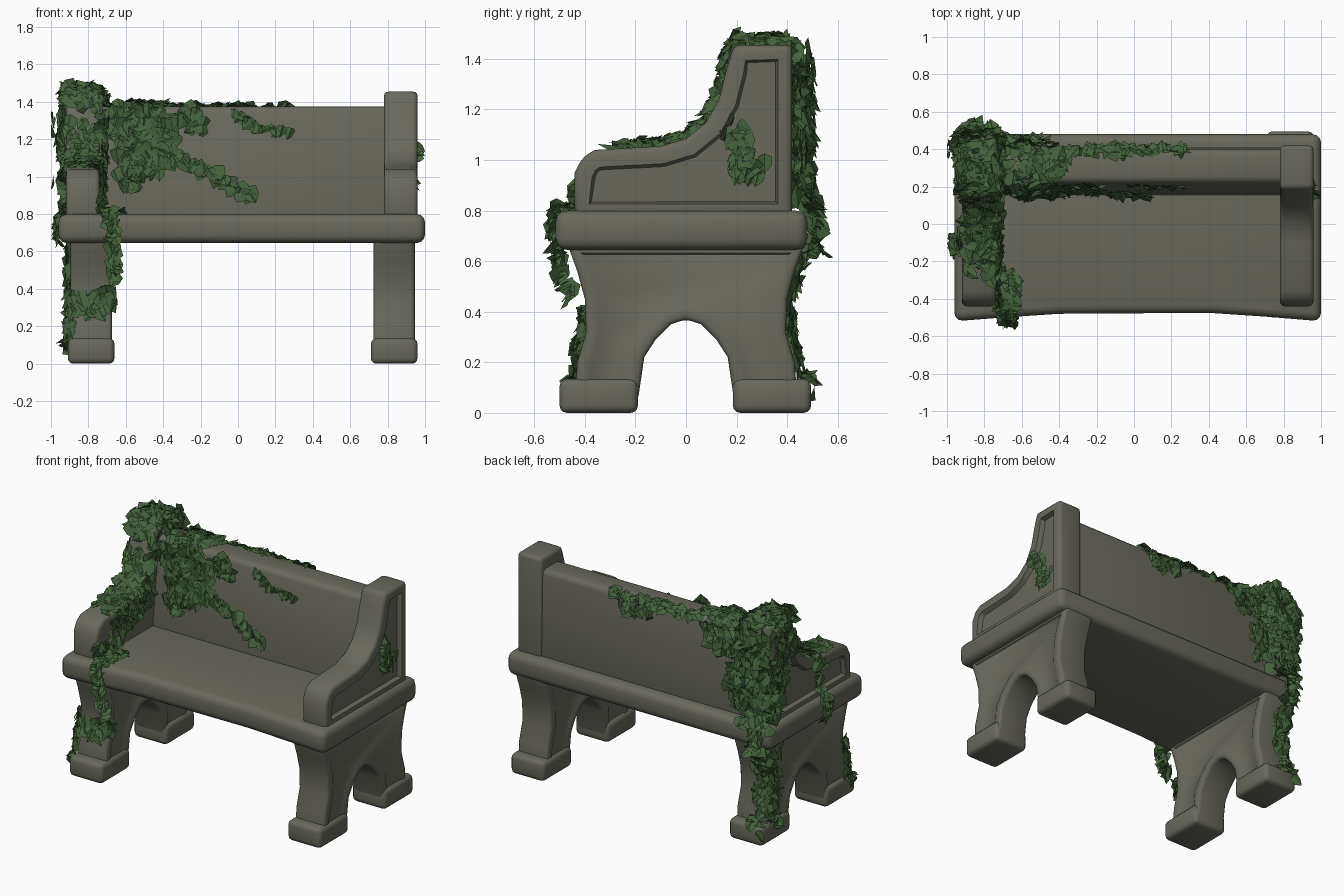
import bpy, bmesh, math, random
from mathutils import Vector
from mathutils.bvhtree import BVHTree

random.seed(7)
if "Cube" in bpy.data.objects:
    bpy.data.objects.remove(bpy.data.objects["Cube"], do_unlink=True)


def make_material(name, color):
    mat = bpy.data.materials.new(name)
    mat.use_nodes = True
    mat.diffuse_color = color
    bsdf = next(n for n in mat.node_tree.nodes if n.type == "BSDF_PRINCIPLED")
    bsdf.inputs["Base Color"].default_value = color
    bsdf.inputs["Roughness"].default_value = 0.9
    return mat


STONE = make_material("mossy_stone", (0.14, 0.14, 0.11, 1))
LEAF = make_material("ivy_green", (0.06, 0.125, 0.045, 1))
surfaces = []


def finish(name, bm, mat, smooth):
    mesh = bpy.data.meshes.new(name)
    bm.to_mesh(mesh)
    bm.free()
    mesh.materials.append(mat)
    obj = bpy.data.objects.new(name, mesh)
    bpy.context.collection.objects.link(obj)
    if smooth:
        bpy.ops.object.select_all(action="DESELECT")
        obj.select_set(True)
        bpy.context.view_layer.objects.active = obj
        bpy.ops.object.shade_smooth_by_angle(angle=math.radians(40))
    return obj


def stone_prism(name, profile, low, high, axis="X", bevel=0.03, panel=None):
    """Extrude a profile along an axis, round its edges, optionally sink side panels."""
    def place(a, b, c):
        return (c, a, b) if axis == "X" else (a, b, c)

    bm = bmesh.new()
    ends = [[bm.verts.new(place(a, b, c)) for a, b in profile] for c in (low, high)]
    for loop in ends:
        bm.faces.new(loop)
    for i in range(len(profile)):
        j = (i + 1) % len(profile)
        bm.faces.new((ends[0][i], ends[0][j], ends[1][j], ends[1][i]))
    bmesh.ops.recalc_face_normals(bm, faces=bm.faces)
    sharp = [e for e in bm.edges if e.calc_face_angle(0) > math.radians(28)]
    bmesh.ops.bevel(bm, geom=sharp, offset=bevel, segments=3, profile=0.5,
                    affect="EDGES", clamp_overlap=True)
    if panel:
        border, depth, sides = panel
        bm.normal_update()
        for side in sides:
            cap = max((f for f in bm.faces if f.normal.x * side > 0.99),
                      key=lambda f: f.calc_area())
            bmesh.ops.inset_region(bm, faces=[cap], thickness=border, depth=0)
            bmesh.ops.inset_region(bm, faces=[cap], thickness=0.012, depth=-depth)
    surfaces.append(BVHTree.FromBMesh(bm))
    return finish(name, bm, STONE, True)


def box(a0, a1, b0, b1):
    return [(a0, b0), (a1, b0), (a1, b1), (a0, b1)]


# Seat slab with a worn, slightly hollow front edge
stone_prism("seat", [(-0.96, -0.52), (-0.7, -0.5), (-0.4, -0.48), (0.4, -0.475),
                     (0.7, -0.495), (1, -0.52), (1, 0.48), (-0.96, 0.48)],
            0.645, 0.8, axis="Z", bevel=0.045)

# Backrest leaning slightly backwards
stone_prism("backrest", [(0.15, 0.77), (0.19, 1.1), (0.22, 1.375),
                         (0.4, 1.375), (0.41, 0.77)], -0.8, 0.84, bevel=0.035)

# Sweeping armrests that rise into the back posts
arm = [(-0.44, 0.77), (-0.44, 0.95), (-0.41, 1.01), (-0.36, 1.04), (-0.1, 1.055),
       (0, 1.085), (0.08, 1.15), (0.13, 1.24), (0.16, 1.36), (0.19, 1.455),
       (0.42, 1.455), (0.42, 0.77)]
stone_prism("left_armrest", arm, 0.78, 0.96, bevel=0.025, panel=(0.045, 0.03, (1,)))
stone_prism("right_armrest", arm, -0.92, -0.74, bevel=0.025, panel=(0.045, 0.03, (-1,)))

# Arched trestle legs on block feet
half = [(0.19, 0.05), (0.44, 0.05), (0.43, 0.2), (0.395, 0.32), (0.4, 0.45),
        (0.43, 0.56), (0.47, 0.67)]
arch = [(0, 0.37), (0.06, 0.35), (0.12, 0.29), (0.165, 0.22)]
right_side = arch + half
leg = right_side + [(-y, z) for y, z in reversed(right_side[1:])]
for side, x in (("left", 0.71), ("right", -0.91)):
    stone_prism(side + "_leg", leg, x + 0.015, x + 0.235, bevel=0.02,
                panel=(0.03, 0.007, (-1, 1)))
    for end, y in (("front", -0.5), ("back", 0.185)):
        stone_prism(f"{side}_{end}_foot", box(y, y + 0.31, 0, 0.135), x, x + 0.25)


def add_leaf(bm, spot, normal, size):
    """One folded, pointed leaf whose tip droops and lifts off the surface."""
    def wobble(k):
        return Vector([random.uniform(-k, k) for _ in range(3)])

    n = (normal + wobble(0.45)).normalized()
    tip = Vector((0, 0, -1)) + wobble(0.9)
    tip = (tip - n * tip.dot(n)).normalized()
    side = tip.cross(n)
    width = random.uniform(0.75, 1.1)
    shape = [(0, -0.4, 0), (0.45, -0.25, -0.1), (0.38, 0.2, -0.1), (0, 0.6, 0.06),
             (-0.38, 0.2, -0.1), (-0.45, -0.25, -0.1)]
    verts = []
    for a, b, c in shape:
        p = spot + (side * a * width + tip * b + n * c) * size
        p.x, p.z = max(p.x, -1), max(p.z, 0.01)
        verts.append(bm.verts.new(p))
    bm.faces.new(verts[:4])
    bm.faces.new([verts[0]] + verts[3:])


def grow(bm, path, spread, count, lift=0.03, size=0.085, cling=True):
    """Scatter leaves along a path, clinging to the nearest stone surface."""
    pts = [Vector(p) for p in path]
    lengths = [(b - a).length for a, b in zip(pts, pts[1:])]
    for _ in range(count):
        i = random.choices(range(len(lengths)), lengths)[0]
        p = pts[i].lerp(pts[i + 1], random.random())
        p += Vector([random.uniform(-spread, spread) for _ in range(3)])
        normal = Vector((random.uniform(-1, 1), p.y, 0.3)).normalized()
        if cling:
            hits = [tree.find_nearest(p) for tree in surfaces]
            p, normal = min(hits, key=lambda h: h[3])[:2]
            p = p + normal * random.uniform(0.008, lift)
        add_leaf(bm, p, normal, size * random.uniform(0.7, 1.2))


# Ivy crown over the right post and the top edge
bm = bmesh.new()
grow(bm, [(-0.86, 0.22, 1.5), (-0.78, 0.36, 1.5)], 0.12, 170, 0.035, 0.11)
grow(bm, [(-0.66, 0.3, 1.42), (-0.42, 0.33, 1.42)], 0.09, 80, 0.03)
grow(bm, [(-0.28, 0.18, 1.34), (-0.2, 0.17, 1.27)], 0.045, 22)
grow(bm, [(-0.38, 0.4, 1.4), (-0.1, 0.42, 1.4), (0.3, 0.44, 1.38)], 0.045, 50, 0.02)
finish("ivy_crown", bm, LEAF, False)

# Ivy on the front of the backrest with two trailing shoots
bm = bmesh.new()
grow(bm, [(-0.64, 0.14, 1.28), (-0.42, 0.14, 1.26)], 0.11, 180, 0.05)
grow(bm, [(-0.64, 0.1, 1.08), (-0.42, 0.11, 1.1)], 0.08, 100, 0.05)
grow(bm, [(-0.62, 0.1, 1), (-0.54, 0.1, 0.96)], 0.04, 20)
grow(bm, [(-0.4, 0.14, 1.12), (-0.2, 0.14, 1.05), (0.06, 0.13, 0.9)], 0.025, 45)
grow(bm, [(-0.05, 0.18, 1.35), (0.08, 0.17, 1.28), (0.27, 0.16, 1.22)], 0.02, 24, 0.02, 0.06)
finish("ivy_front", bm, LEAF, False)

# Ivy down the back, over the seat edge and onto the rear leg
bm = bmesh.new()
grow(bm, [(-0.84, 0.5, 1.34), (-0.84, 0.5, 0.9)], 0.12, 270, 0.09)
grow(bm, [(-0.68, 0.48, 1.28), (-0.52, 0.48, 1.3)], 0.09, 100, 0.07)
grow(bm, [(-0.68, 0.48, 1.1), (-0.72, 0.48, 0.95)], 0.07, 60, 0.07)
grow(bm, [(0.02, 0.45, 1.33), (0.22, 0.45, 1.3)], 0.05, 32, 0.02, 0.07)
grow(bm, [(-0.86, 0.48, 0.95), (-0.87, 0.51, 0.8), (-0.86, 0.52, 0.64)], 0.03, 50, cling=False)
grow(bm, [(-0.86, 0.5, 0.62), (-0.87, 0.45, 0.4), (-0.85, 0.47, 0.12)], 0.06, 90, 0.035)
finish("ivy_back", bm, LEAF, False)

# Ivy over the right armrest, draping down its outside
bm = bmesh.new()
grow(bm, [(-0.96, 0.3, 1.38), (-0.96, 0.34, 0.88)], 0.09, 110, 0.035)
grow(bm, [(-0.83, 0.1, 1.25), (-0.83, -0.02, 1.12), (-0.8, -0.24, 1.09)], 0.09, 140, 0.03)
grow(bm, [(-0.7, 0.05, 1.05), (-0.69, -0.25, 0.92)], 0.07, 70, 0.03)
grow(bm, [(-0.95, -0.08, 1.05), (-0.99, -0.12, 0.8), (-0.98, -0.1, 0.62)], 0.035, 40, 0.02)
grow(bm, [(-0.93, 0.34, 0.6), (-0.93, 0.36, 0.1)], 0.05, 40)
finish("ivy_armrest", bm, LEAF, False)

# Ivy spilling over the seat front and onto the front leg
bm = bmesh.new()
grow(bm, [(-0.68, -0.25, 0.83), (-0.68, -0.5, 0.83)], 0.055, 60, 0.025)
grow(bm, [(-0.68, -0.52, 0.8), (-0.67, -0.51, 0.62), (-0.65, -0.46, 0.45)], 0.022, 40, cling=False)
grow(bm, [(-0.67, -0.44, 0.36), (-0.85, -0.44, 0.3)], 0.05, 42)
grow(bm, [(-0.93, -0.42, 0.38), (-0.93, -0.45, 0.09)], 0.035, 36)
finish("ivy_front_leg", bm, LEAF, False)

# Small patch of ivy in the left armrest panel
bm = bmesh.new()
grow(bm, [(0.98, 0.2, 1.13), (0.98, 0.22, 0.98)], 0.035, 28, 0.02, 0.07)
grow(bm, [(0.98, 0.19, 0.96), (0.98, 0.28, 0.96)], 0.035, 26, 0.02, 0.07)
finish("ivy_panel_patch", bm, LEAF, False)
